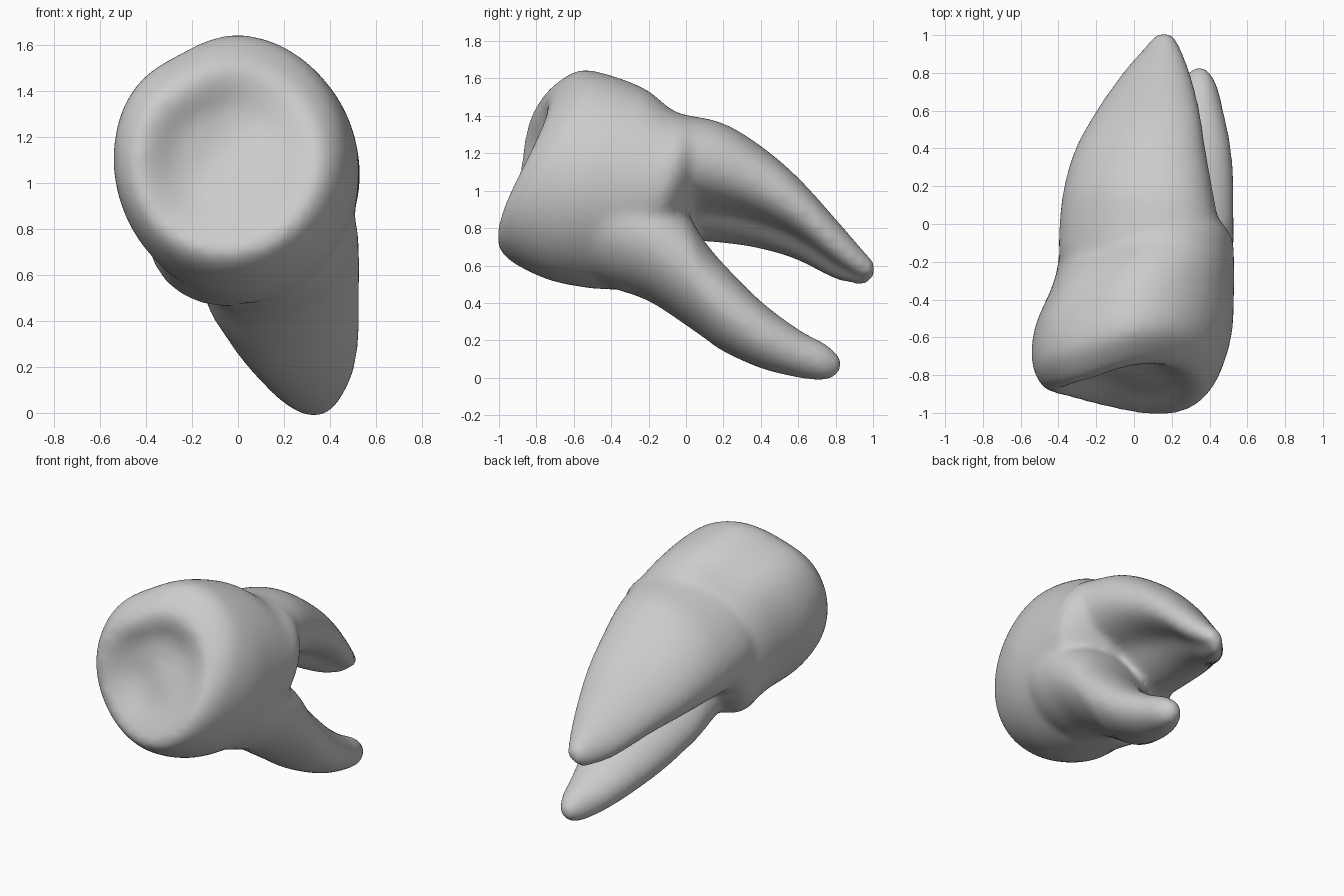
import bpy
import bmesh
from math import cos, pi, radians
from mathutils import Vector

cube = bpy.data.objects.get("Cube")
if cube:
    bpy.data.objects.remove(cube)

SIDES = 48
bm = bmesh.new()


def refine(rows, steps=5):
    """Catmull-Rom interpolation between section rows."""
    rows = [Vector(r) for r in rows]
    out = []
    for i in range(len(rows) - 1):
        a, b, c, d = (rows[max(i - 1, 0)], rows[i], rows[i + 1],
                      rows[min(i + 2, len(rows) - 1)])
        for k in range(steps):
            t = k / steps
            out.append(0.5 * (2 * b + (c - a) * t + (2 * a - 5 * b + 4 * c - d) * t * t
                              + (3 * b - a - 3 * c + d) * t ** 3))
    return out + [rows[-1]]


def loft(rows, lean=0, groove=0, groove_at=0, sharpness=6, cusps=0):
    """Closed skin through oval sections: y, x min, x max, z min, z max, skew."""
    rings = []
    for y, x0, x1, z0, z1, skew in refine(rows):
        ring = []
        for i in range(SIDES):
            t = 2 * pi * i / SIDES
            r = 1 - groove * max(0, cos(t - radians(groove_at))) ** sharpness
            x = (x0 + x1) / 2 + r * (x1 - x0) / 2 * cos(t)
            z = (z0 + z1) / 2 + r * (z1 - z0) / 2 * cos(t - radians(skew))
            bump = cusps * cos(2 * (t - radians(140))) * max(0, min(1, (-0.45 - y) / 0.3))
            bump *= min(1, (z1 - z0) / 0.7)
            ring.append(bm.verts.new((x, y + lean * (z - 1.05) - bump, z)))
        rings.append(ring)
    for a, b in zip(rings, rings[1:]):
        for i in range(SIDES):
            j = (i + 1) % SIDES
            bm.faces.new((a[i], a[j], b[j], b[i]))
    bm.faces.new(rings[0][::-1])
    bm.faces.new(rings[-1])


# Crown, with a dished chewing face and low cusps
loft([(-0.80, -0.14, -0.02, 1.06, 1.18, 90),
      (-0.82, -0.26, 0.14, 0.92, 1.32, 90),
      (-0.875, -0.37, 0.27, 0.79, 1.43, 90),
      (-0.895, -0.44, 0.34, 0.71, 1.51, 90),
      (-0.85, -0.50, 0.41, 0.65, 1.585, 90),
      (-0.75, -0.54, 0.47, 0.59, 1.65, 90),
      (-0.57, -0.53, 0.52, 0.52, 1.62, 90),
      (-0.36, -0.45, 0.53, 0.48, 1.545, 87),
      (-0.20, -0.41, 0.53, 0.47, 1.44, 80),
      (-0.08, -0.395, 0.52, 0.47, 1.39, 74),
      (0.01, -0.34, 0.43, 0.57, 1.32, 70),
      (0.07, -0.18, 0.26, 0.74, 1.18, 70)],
     lean=0.3, groove=0.06, groove_at=117, sharpness=16, cusps=0.04)

# Broad upper root, hollowed on its lower left side
loft([(-0.40, -0.30, 0.42, 0.75, 1.40, 74),
      (-0.20, -0.39, 0.47, 0.70, 1.43, 74),
      (0.00, -0.395, 0.45, 0.72, 1.405, 72),
      (0.20, -0.37, 0.415, 0.71, 1.36, 72),
      (0.40, -0.31, 0.38, 0.68, 1.24, 72),
      (0.60, -0.20, 0.35, 0.62, 1.07, 72),
      (0.80, -0.06, 0.30, 0.52, 0.85, 74),
      (0.95, 0.07, 0.24, 0.49, 0.68, 80),
      (1.01, 0.12, 0.20, 0.53, 0.62, 90)], groove=0.36, groove_at=-64)

# Slim lower root
loft([(-0.55, -0.20, 0.44, 0.54, 1.15, 85),
      (-0.40, -0.21, 0.50, 0.48, 1.12, 85),
      (-0.20, -0.19, 0.525, 0.41, 1.03, 85),
      (0.00, -0.15, 0.53, 0.28, 0.88, 85),
      (0.10, -0.09, 0.53, 0.21, 0.73, 85),
      (0.20, -0.03, 0.53, 0.14, 0.61, 85),
      (0.40, 0.08, 0.515, 0.05, 0.41, 85),
      (0.60, 0.17, 0.475, 0.00, 0.26, 85),
      (0.75, 0.25, 0.435, -0.015, 0.18, 85),
      (0.83, 0.31, 0.38, 0.03, 0.11, 85)])

bmesh.ops.recalc_face_normals(bm, faces=bm.faces)
mesh = bpy.data.meshes.new("molar_tooth")
bm.to_mesh(mesh)
bm.free()
tooth = bpy.data.objects.new("molar_tooth", mesh)
bpy.context.collection.objects.link(tooth)

# Fuse the parts into one soft skin
remesh = tooth.modifiers.new("fuse", 'REMESH')
remesh.mode = 'VOXEL'
remesh.voxel_size = 0.02
remesh.use_smooth_shade = True
soft = tooth.modifiers.new("soften", 'SMOOTH')
soft.factor = 0.5
soft.iterations = 20

# Pale enamel grey
enamel = bpy.data.materials.new("enamel_grey")
enamel.use_nodes = True
colour = (0.6, 0.6, 0.6, 1)
enamel.diffuse_color = colour
enamel.node_tree.nodes["Principled BSDF"].inputs["Base Color"].default_value = colour
mesh.materials.append(enamel)
